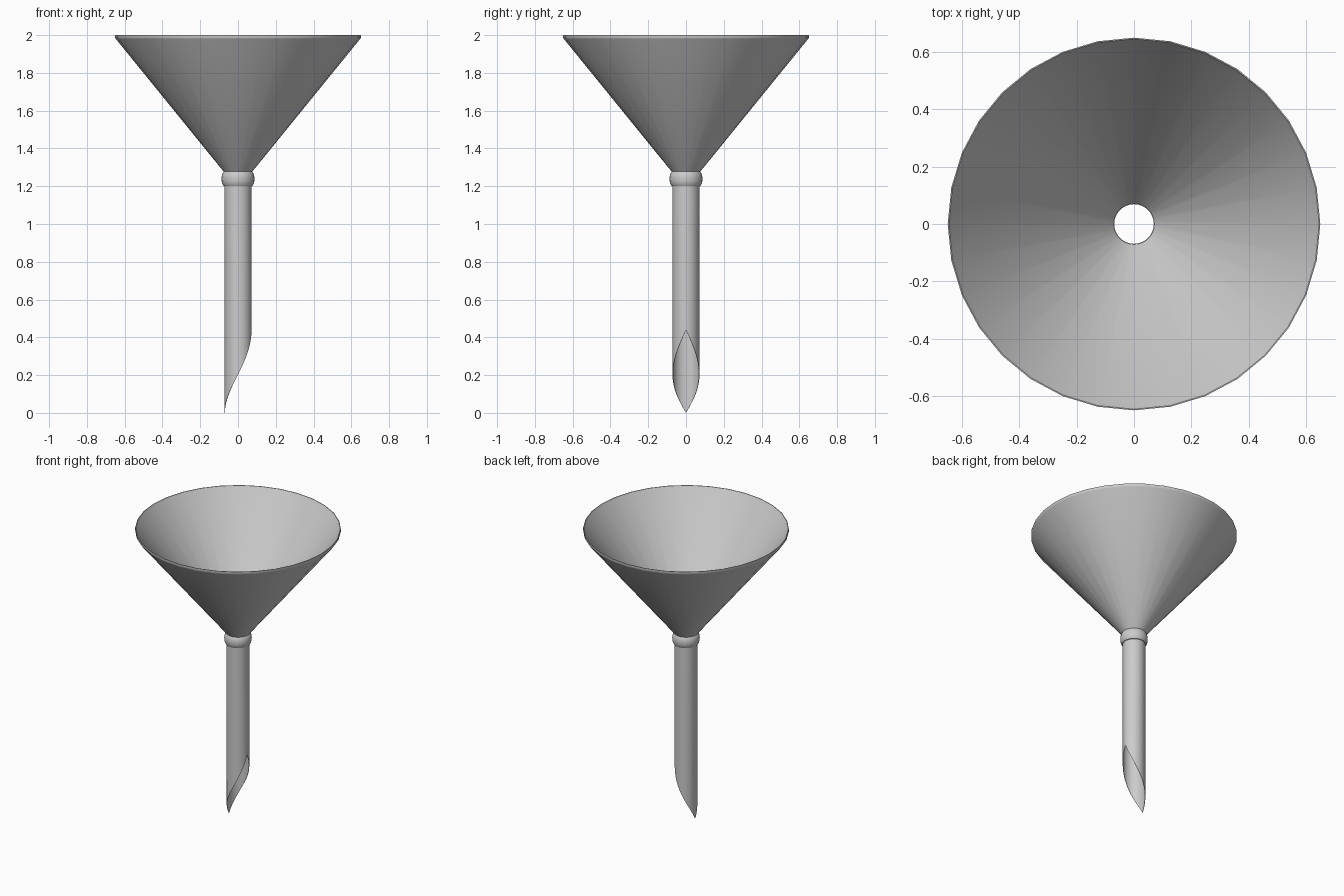
import bpy, bmesh, math

if "Cube" in bpy.data.objects:
    bpy.data.objects.remove(bpy.data.objects["Cube"])

SIDES = 32


def lathe(name, profile, shape=None):
    """Spin a closed (radius, z) profile; shape(i, z, turn) may adjust heights."""
    bm = bmesh.new()
    rings = []
    for s in range(SIDES):
        a = 2 * math.pi * s / SIDES
        ring = []
        for i, (r, z) in enumerate(profile):
            if shape:
                z = shape(i, z, a)
            ring.append(bm.verts.new((r * math.cos(a), r * math.sin(a), z)))
        rings.append(ring)
    n = len(profile)
    for s in range(SIDES):
        a, b = rings[s], rings[(s + 1) % SIDES]
        for i in range(n):
            j = (i + 1) % n
            bm.faces.new((a[i], b[i], b[j], a[j]))
    bmesh.ops.recalc_face_normals(bm, faces=bm.faces)
    mesh = bpy.data.meshes.new(name)
    bm.to_mesh(mesh)
    bm.free()
    obj = bpy.data.objects.new(name, mesh)
    bpy.context.collection.objects.link(obj)
    bpy.ops.object.select_all(action='DESELECT')
    obj.select_set(True)
    bpy.context.view_layer.objects.active = obj
    bpy.ops.object.shade_smooth_by_angle(angle=math.radians(30))
    return obj


# Conical bowl with a small upright rim
lathe("funnel_cone", [
    (0.0715, 1.272), (0.647, 1.980), (0.650, 1.986), (0.650, 2.0),
    (0.646, 2.0), (0.637, 1.984), (0.069, 1.275)])

# Rounded collar at the neck
lathe("neck_collar", [
    (0.070, 1.200), (0.076, 1.201), (0.082, 1.210), (0.086, 1.225),
    (0.087, 1.239), (0.086, 1.253), (0.082, 1.267), (0.076, 1.277),
    (0.070, 1.278)])


# Spout whose lower edge winds up from the -x tip to the +x notch
def slanted(i, z, angle):
    if i > 1:
        return z
    t = abs(angle - math.pi) / math.pi
    return 0.44 * (0.85 * t + 0.15 * t * t)


lathe("spout_tube", [
    (0.069, 0.0), (0.0715, 0.0), (0.0715, 1.275), (0.069, 1.275)], slanted)
